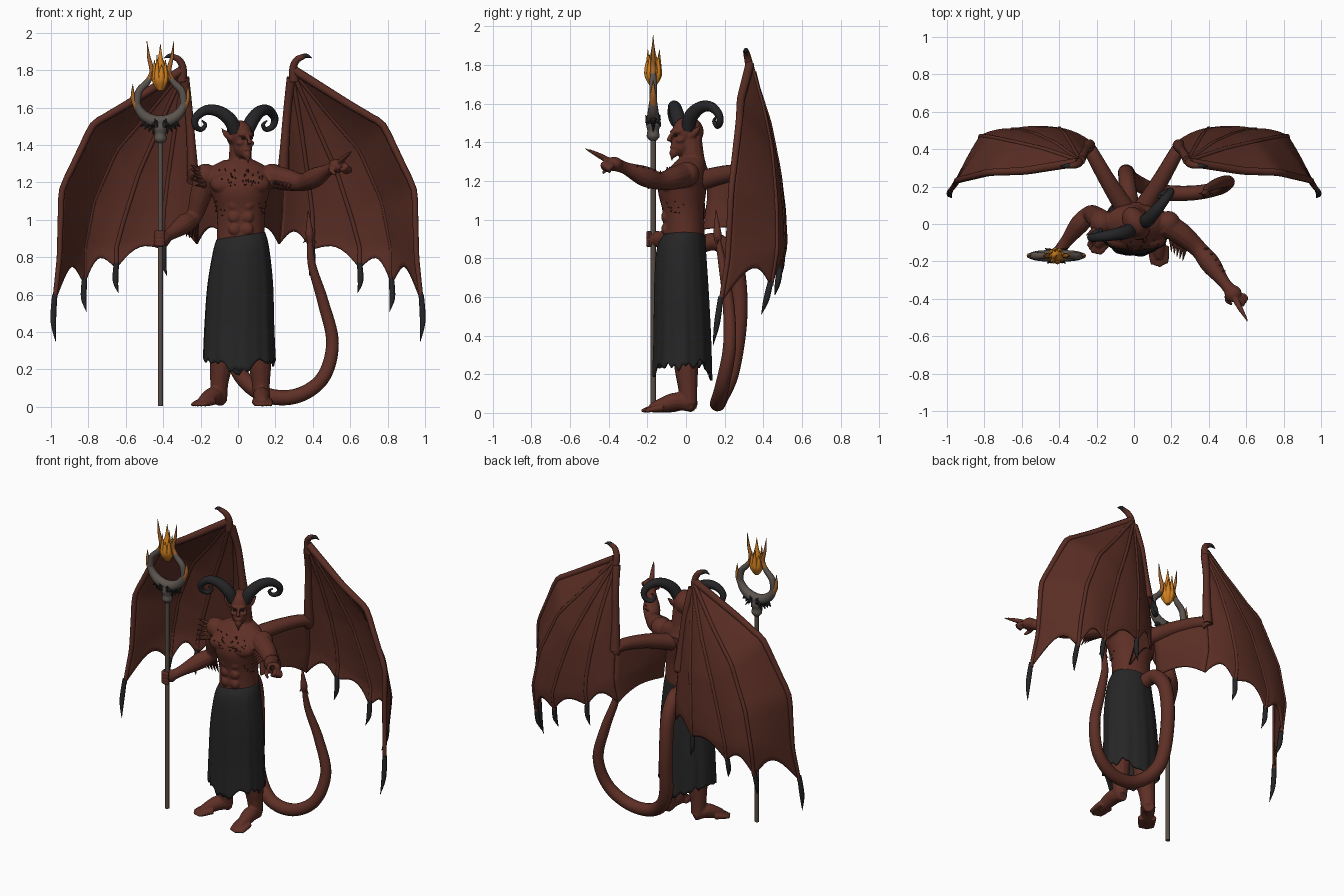
import bpy, bmesh, math, random
from mathutils import Vector, Matrix

if "Cube" in bpy.data.objects:
    bpy.data.objects.remove(bpy.data.objects["Cube"])

random.seed(4)
PI = math.pi


def material(name, rgb):
    m = bpy.data.materials.new(name)
    m.diffuse_color = (*rgb, 1)
    m.use_nodes = True
    m.node_tree.nodes["Principled BSDF"].inputs["Base Color"].default_value = m.diffuse_color
    return m


SKIN = material("red_brown_skin", (0.112, 0.029, 0.019))
WING = material("wing_membrane", (0.102, 0.027, 0.018))
SPOT = material("dark_red_spine", (0.055, 0.015, 0.011))
CLOTH = material("black_cloth", (0.019, 0.019, 0.019))
HORN = material("black_horn", (0.018, 0.018, 0.02))
WOOD = material("staff_brown_grey", (0.095, 0.074, 0.06))
METAL = material("ring_grey", (0.105, 0.087, 0.075))
FIRE = material("flame_orange", (0.65, 0.22, 0.014))
AMBER = material("dark_amber", (0.36, 0.125, 0.025))


def finish(name, bm, mat):
    bmesh.ops.recalc_face_normals(bm, faces=bm.faces)
    me = bpy.data.meshes.new(name)
    bm.to_mesh(me)
    bm.free()
    ob = bpy.data.objects.new(name, me)
    bpy.context.collection.objects.link(ob)
    me.materials.append(mat)
    return ob


def spline(pts, t, straight=0):
    """Catmull-Rom point at t in 0..1 (any dimension); straight=1 gives a polyline"""
    n = len(pts) - 1
    i = min(int(t * n), n - 1)
    u = t * n - i
    p = [Vector(pts[max(0, min(n, i + k))]) for k in (-1, 0, 1, 2)]
    c = 0.5 * (2 * p[1] + (p[2] - p[0]) * u + (2 * p[0] - 5 * p[1] + 4 * p[2] - p[3]) * u * u
               + (3 * p[1] - p[0] - 3 * p[2] + p[3]) * u ** 3)
    return c.lerp(p[1].lerp(p[2], u), straight)


def loft(name, rings, mat, closed=True, caps=True, m=None):
    bm = bmesh.new()
    rows = [[bm.verts.new(m @ Vector(v) if m else v) for v in r] for r in rings]
    n = len(rows[0])
    for a, b in zip(rows, rows[1:]):
        for j in range(n if closed else n - 1):
            k = (j + 1) % n
            bm.faces.new((a[j], a[k], b[k], b[j]))
    if caps:
        bm.faces.new(rows[0])
        bm.faces.new(rows[-1])
    return finish(name, bm, mat)


def tube(name, pts, mat, seg=12, per=6, m=None):
    """Swept tube; each point is (x, y, z, radius)"""
    cnt = (len(pts) - 1) * per
    P = [spline(pts, i / cnt) for i in range(cnt + 1)]
    rings, nrm = [], None
    for i, p in enumerate(P):
        d = (P[min(i + 1, cnt)].to_3d() - P[max(i - 1, 0)].to_3d()).normalized()
        if nrm is None:
            nrm = d.orthogonal()
        nrm = (nrm - d * nrm.dot(d)).normalized()
        b = d.cross(nrm)
        r = max(p[3], 0.0015)
        rings.append([p.to_3d() + r * (nrm * math.cos(a) + b * math.sin(a))
                      for a in (2 * PI * j / seg for j in range(seg))])
    return loft(name, rings, mat, m=m)


def spike(name, a, b, r, mat, seg=6, m=None):
    return tube(name, [(*a, r), (*b, 0.001)], mat, seg, 2, m)


def ball(name, loc, size, mat=SKIN, m=None):
    bm = bmesh.new()
    bmesh.ops.create_uvsphere(bm, u_segments=20, v_segments=12, radius=1)
    bmesh.ops.transform(bm, verts=bm.verts, matrix=(m or Matrix()) @ Matrix.Translation(loc) @ Matrix.Diagonal((*size, 1)))
    return finish(name, bm, mat)


# ---- body: overlapping parts fused by a remesh ----
B = []
secs = [(.015, -.01, .84, .13, .11), (.015, -.01, .95, .127, .105), (.015, -.015, 1.05, .13, .108),
        (.01, -.02, 1.15, .157, .125), (.01, -.01, 1.22, .175, .12), (.005, .015, 1.28, .15, .09), (.005, .03, 1.32, .08, .065)]
rings = []
for i in range(31):
    x, y, z, rx, ry = spline(secs, i / 30)
    rings.append([(x + rx * math.cos(a), y + ry * math.sin(a), z) for a in (2 * PI * j / 32 for j in range(32))])
B.append(loft("torso", rings, SKIN))
for s in (-1, 1):
    B.append(ball("pec", (.01 + s * .075, -.085, 1.19), (.085, .05, .055)))
    B.append(ball("shoulder", (.005 + s * .178, .005, 1.235), (.065, .065, .065)))
    B += [ball("ab", (.015 + s * .035, -.112, z), (.032, .016, .03)) for z in (.95, 1.015, 1.08)]
B.append(tube("neck", [(.01, .045, 1.24, .075), (.012, .035, 1.3, .065), (.012, .025, 1.42, .058)], SKIN))
# head, turned towards the pointing arm
HEAD = Matrix.Translation((.012, 0, 0)) @ Matrix.Rotation(math.radians(30), 4, 'Z')
for loc, size in [((0, .012, 1.455), (.064, .087, .078)), ((0, -.03, 1.385), (.047, .055, .058)),
                  ((0, -.064, 1.455), (.046, .022, .014)), ((0, -.074, 1.345), (.022, .022, .024)),
                  ((.03, -.054, 1.41), (.022, .025, .015)), ((-.03, -.054, 1.41), (.022, .025, .015)),
                  ((0, -.079, 1.375), (.022, .014, .006))]:
    B.append(ball("face_form", loc, size, m=HEAD))
B.append(tube("nose", [(0, -.074, 1.455, .01), (0, -.097, 1.425, .011), (0, -.1, 1.405, .015)], SKIN, m=HEAD))
B.append(spike("goatee", (0, -.082, 1.34), (0, -.085, 1.295), .014, SKIN, 8, HEAD))
for s in (-1, 1):
    B.append(tube("ear", [(s * .05, .0, 1.43, .018), (s * .075, .015, 1.455, .017), (s * .1, .03, 1.49, .003)], SKIN, m=HEAD))
# arms
B.append(tube("pointing_arm", [(.17, 0, 1.235, .065), (.26, -.06, 1.215, .06), (.345, -.135, 1.2, .047), (.41, -.215, 1.225, .054),
                               (.48, -.31, 1.265, .033), (.52, -.36, 1.285, .036)], SKIN))
B.append(ball("fist", (.53, -.372, 1.288), (.046, .046, .037)))
B.append(tube("index_finger", [(.54, -.4, 1.305, .017), (.57, -.455, 1.335, .014), (.61, -.523, 1.368, .004)], SKIN))
B.append(tube("thumb", [(.5, -.37, 1.275, .015), (.5, -.41, 1.262, .013), (.525, -.43, 1.24, .007)], SKIN))
for k in range(3):
    B.append(tube("curled_finger", [(.555 + k * .013, -.4 + k * .012, 1.297 - k * .008, .013), (.58 + k * .01, -.43 + k * .015, 1.285 - k * .01, .013),
                                    (.55 + k * .01, -.425 + k * .015, 1.262 - k * .006, .011)], SKIN))
B.append(tube("staff_arm", [(-.17, .01, 1.24, .065), (-.2, .035, 1.13, .058), (-.235, .055, 1.02, .045), (-.29, -.0, .975, .052),
                            (-.36, -.09, .925, .034), (-.4, -.145, .9, .033)], SKIN))
B.append(ball("palm", (-.4, -.145, .9), (.03, .03, .042)))
for k in range(4):
    B.append(tube("gripping_finger", [(-.415 + .026 * math.cos(a), -.17 + .026 * math.sin(a), .868 + k * .021, .012)
                                      for a in (PI * (.3 + .3 * i) for i in range(6))], SKIN, 8, 3))
# legs and feet
B.append(tube("leg_a", [(-.065, -.01, .55, .08), (-.085, 0, .27, .066), (-.1, .008, .13, .05), (-.1, .015, .045, .044)], SKIN))
B.append(tube("leg_b", [(.1, -.01, .55, .08), (.115, .0, .27, .066), (.122, .01, .13, .05), (.124, .015, .045, .044)], SKIN))
for heel, toe in (((-.085, .04), (-.205, -.125)), ((.12, .04), (.135, -.195))):
    h, t = Vector(heel), Vector(toe)
    d = (t - h).normalized()
    B.append(tube("foot", [(*h, .036, .035), (*h.lerp(t, .35), .06, .047), (*h.lerp(t, .7), .04, .039), (*h.lerp(t, .95), .024, .023)], SKIN))
    for k in range(-2, 3):
        c = t + Vector((-d.y, d.x)) * k * .019 - d * abs(k) * .008
        B.append(tube("toe", [(*(c - d * .06), .028, .02), (*c, .018, .016), (*(c + d * .035), .01, .009)], SKIN, 8, 3))
bpy.ops.object.select_all(action='DESELECT')
for o in B:
    o.select_set(True)
body = B[0]
bpy.context.view_layer.objects.active = body
bpy.ops.object.join()
body.name = "body"
rm = body.modifiers.new("fuse", 'REMESH')
rm.mode, rm.voxel_size = 'VOXEL', .006
sm = body.modifiers.new("soften", 'SMOOTH')
sm.factor, sm.iterations = .5, 3
for n in ("fuse", "soften"):
    bpy.ops.object.modifier_apply(modifier=n)
bpy.context.view_layer.update()

# chest and flank spines sit on the body surface
for i in range(36):
    s = random.choice((-1, 1))
    x, z = .01 + s * random.uniform(.015, .12), random.uniform(1.18, 1.265)
    hit, loc, nor, _ = body.ray_cast((x, -.6, z), (0, 1, 0))
    if hit and loc.y < 0:
        spike("chest_spine", loc - nor * .004, loc + nor * .009 + Vector((0, 0, .005)), .0045, SPOT, 5)
for i in range(20):
    s = -1 if i % 2 else 1
    y, z = random.uniform(-.1, .0), random.uniform(1.02, 1.1)
    hit, loc, nor, _ = body.ray_cast((s * .18, y, z), (-s, 0, 0))
    if hit:
        spike("flank_spine", loc - nor * .004, loc + nor * .009, .0045, SPOT, 5)
# shoulder, arm and elbow spikes
for i in range(5):
    f = i / 4
    spike("shoulder_spike", (-.2 + i * .004, -.02 - i * .006, 1.26 - i * .018), (-.255 + i * .006, -.06 - i * .018, 1.295 - i * .028), .02, SKIN)
    spike("arm_spike", (.2 + i * .02, -.05 - i * .012, 1.2), (.2 + i * .015, -.15 - i * .012, 1.2 - i * .01), .02, SKIN)
    spike("forearm_spike", (.35 + .09 * f, -.14 - .12 * f, 1.22 + .03 * f), (.4 + .09 * f, -.13 - .12 * f, 1.255 + .03 * f), .014, SKIN)
    spike("elbow_spike", (-.225 - .05 * f, .06 - .05 * f, 1.0 - .02 * f), (-.215 - .06 * f, .1 - .05 * f, .88 + .03 * f), .018, SPOT)

# ---- horns and eyes ----
hp = [(.035, -.01, 1.47, .036), (.07, -.01, 1.535, .037), (.13, .01, 1.58, .032), (.195, .035, 1.585, .026), (.243, .055, 1.545, .021),
      (.238, .065, 1.5, .017), (.2, .07, 1.483, .013), (.178, .065, 1.508, .01), (.2, .06, 1.53, .004)]
for s in (-1, 1):
    tube("horn", [(s * x, y, z, r) for x, y, z, r in hp], HORN, 14, 6, HEAD)
    ball("eye", (s * .024, -.076, 1.435), (.011, .008, .006), HORN, HEAD)

# ---- skirt with folds and a ragged hem ----
prof = [(.015, -.01, .915, .13, .11), (.015, -.025, .84, .15, .128), (.01, -.025, .65, .175, .14), (.005, -.02, .42, .185, .147), (.005, -.02, .22, .192, .153)]
rings = []
hem = [random.uniform(-.035, .03) for _ in range(96)]
for i in range(25):
    t = i / 24
    x, y, z, rx, ry = spline(prof, t)
    row = []
    for j in range(96):
        a = 2 * PI * j / 96
        f = 1 + t * (.02 * math.sin(9 * a + 1) + .012 * math.sin(17 * a))
        dz = t ** 4 * (hem[j // 4 * 4] * (1 - abs(j % 4 - 2) / 2) + .035 - .075 * abs(math.sin(a)) ** 8 + .012 * math.sin(11 * a))
        row.append((x + rx * f * math.cos(a), y + ry * f * math.sin(a), z + dz + .02 * (1 - t) * math.cos(a)))
    rings.append(row)
skirt = loft("skirt", rings, CLOTH, caps=False)
skirt.modifiers.new("thickness", 'SOLIDIFY').thickness = .01

# ---- tail ----
tube("tail", [(-.01, .07, .87, .045), (-.03, .17, .88, .045), (-.04, .255, .76, .044), (-.04, .275, .5, .043), (-.01, .235, .22, .043), (.12, .175, .075, .042),
              (.3, .165, .055, .04), (.45, .19, .15, .037), (.505, .225, .34, .034), (.455, .22, .56, .03), (.395, .19, .76, .022), (.385, .165, .9, .014)], SKIN, 16, 8)
tube("tail_tip", [(.385, .168, .87, .012), (.383, .163, .92, .022), (.38, .16, .97, .015), (.375, .155, 1.05, .002)], SKIN)
for s in (-1, 1):
    spike("tail_barb", (.384, .163, .92), (.384 + s * .035, .163, .875), .014, SKIN)

# ---- wings ----
ribs = [[(.3, .33, 1.8), (.58, .285, 1.625), (.775, .275, 1.505), (.94, .235, 1.16), (.955, .215, .8), (.98, .18, .57)],
        [(.3, .34, 1.79), (.48, .4, 1.57), (.65, .44, 1.37), (.77, .465, 1.1), (.82, .47, .85), (.82, .44, .66)],
        [(.295, .34, 1.78), (.42, .43, 1.5), (.53, .48, 1.25), (.61, .5, 1.0), (.65, .505, .85), (.65, .49, .74)],
        [(.29, .34, 1.77), (.335, .42, 1.5), (.37, .48, 1.25), (.395, .505, 1.05), (.4, .51, .93), (.395, .5, .84)],
        [(.285, .34, 1.76), (.265, .38, 1.6), (.25, .4, 1.4), (.24, .42, 1.22), (.235, .44, 1.03), (.22, .42, .87)]]
inner = [[(.24, .42, 1.22), (.235, .44, 1.03), (.22, .42, .87)], [(.06, .11, 1.22), (.08, .11, 1.1), (.11, .09, .95)]]
claws = [(.975, .14, .35), (.81, .39, .51), (.64, .46, .61), (.38, .49, .7)]


def membrane(name, rb, s, scallop):
    rows, M = [], 10
    for i in range(31):
        row = []
        for k in range(len(rb) - 1):
            for j in range(M + (k == len(rb) - 2)):
                u = j / M
                w = math.sin(PI * u)
                te = i / 30 * (1 - scallop * w)
                p = spline(rb[k], te, .8).lerp(spline(rb[k + 1], te, .8), u)
                row.append((s * p.x, p.y + .015 * w * te, p.z))
        rows.append(row)
    ob = loft(name, rows, WING, closed=False, caps=False)
    so = ob.modifiers.new("thickness", 'SOLIDIFY')
    so.thickness, so.offset = .012, 0


for s in (-1, 1):
    membrane("wing_membrane", ribs, s, .13)
    membrane("wing_inner_membrane", inner, s, .15)
    for k, rb in enumerate(ribs[:4]):
        r0 = .024 if k == 0 else .013
        path = [spline(rb, i / 15, .8) for i in range(16)]
        tube("wing_finger", [(s * p.x, p.y, p.z, r0 - i * (r0 - .012) / 15) for i, p in enumerate(path)], WING, 10, 2)
        e, c = rb[-1], claws[k]
        mid = [(a + b) / 2 for a, b in zip(e, c)]
        tube("wing_claw", [(s * e[0], e[1], e[2] + .03, .014), (s * (mid[0] + .01), mid[1], mid[2], .015), (s * c[0], c[1], c[2], .001)], HORN, 8)
    tube("wing_forearm", [(s * x, y, z, r) for (x, y, z), r in zip(ribs[4][:4], (.025, .022, .025, .034))], WING)
    tube("wing_upper_arm", [(s * .04, .07, 1.2, .055), (s * .14, .23, 1.24, .045), (s * .225, .38, 1.245, .038), (s * .245, .42, 1.2, .03)], WING)
    tube("wing_thumb", [(s * .3, .335, 1.74, .026), (s * .295, .325, 1.81, .021), (s * .315, .315, 1.855, .018), (s * .35, .31, 1.873, .014)], WING)
    tube("wing_thumb_claw", [(s * .335, .312, 1.867, .015), (s * .365, .31, 1.877, .012), (s * .395, .31, 1.865, .001)], HORN, 8)

# ---- staff ----
SX, SY = -.415, -.17
tube("staff_shaft", [(SX, SY, .005, .014), (SX, SY, .7, .014), (SX, SY, 1.45, .014)], WOOD)
tube("staff_collar", [(SX, SY, 1.41, .018), (SX, SY, 1.43, .033), (SX, SY, 1.46, .03), (SX, SY, 1.49, .036), (SX, SY, 1.53, .03)], METAL, 16)
tube("staff_crescent", [(SX + .127 * math.cos(a), SY, 1.64 + .115 * math.sin(a), .017 + .016 * max(0, -math.sin(a)))
                        for a in (PI * (.95 + 1.1 * i / 10) for i in range(11))], METAL)
for s in (-1, 1):
    tube("staff_prong", [(SX + s * .127, SY, 1.61, .02), (SX + s * .115, SY, 1.685, .02), (SX + s * .075, SY, 1.73, .018), (SX + s * .05, SY, 1.765, .013)], METAL)
    tube("prong_tip", [(SX + s * .07, SY, 1.735, .016), (SX + s * .045, SY, 1.79, .014), (SX + s * .062, SY, 1.87, .009), (SX + s * .072, SY, 1.955, .001)], AMBER, 8)
    tube("side_barb", [(SX + s * .122, SY, 1.6, .021), (SX + s * .145, SY, 1.65, .014), (SX + s * .148, SY, 1.725, .001)], AMBER, 8)
    for k in range(4):
        spike("crown_spike", (SX + s * (.025 + k * .017), SY, 1.525), (SX + s * (.04 + k * .022), SY, 1.455 + k * .014), .022, HORN)
        spike("crown_spike", (SX + s * .02, SY + .02 * (k % 2 * 2 - 1), 1.5 + k * .012), (SX + s * (.03 + .01 * k), SY + .04 * (k % 2 * 2 - 1), 1.54 - k * .02), .018, HORN)
# flame
tube("flame_core", [(SX, SY, 1.69, .014), (SX, SY, 1.74, .04), (SX, SY, 1.79, .036), (SX, SY, 1.86, .014), (SX, SY, 1.94, .001)], FIRE)
for k in range(8):
    a = 2 * PI * k / 8 + .2
    c, d, h = math.cos(a), math.sin(a), 1.83 + .025 * (k % 3)
    tube("flame_tongue", [(SX + r * c, SY + r * d, z, w) for r, z, w in ((.01, 1.7, .01), (.028, 1.745, .017), (.031, 1.79, .013), (.033, h, .001))], FIRE, 8, 4)

# smooth shading everywhere, sharp creases kept
bpy.ops.object.select_all(action='SELECT')
bpy.ops.object.shade_smooth_by_angle(angle=math.radians(45))
